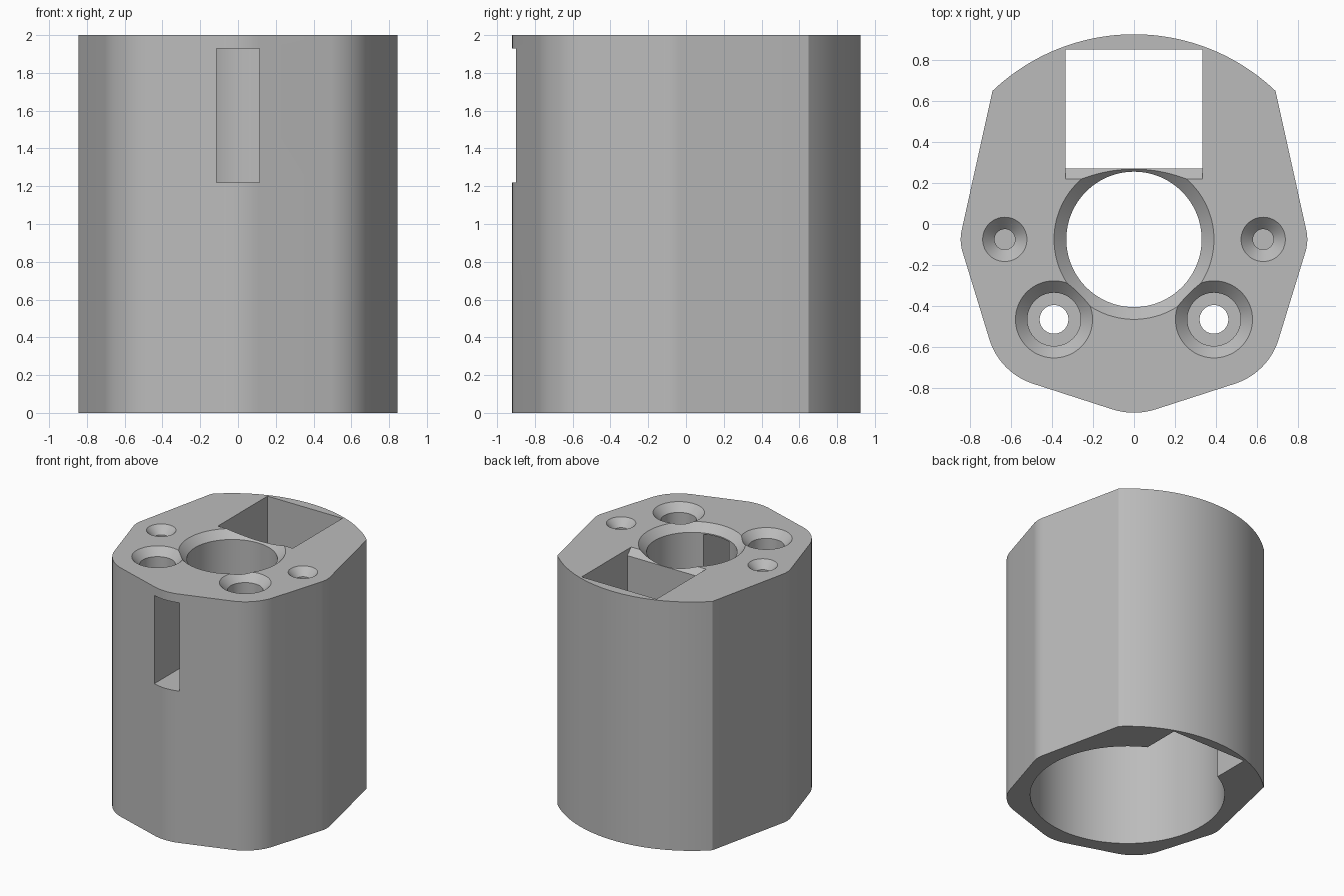
import bpy, bmesh, math
from mathutils.geometry import convex_hull_2d

if "Cube" in bpy.data.objects:
    bpy.data.objects.remove(bpy.data.objects["Cube"], do_unlink=True)

AXIS_Y = -0.075      # centre of the bores
HEIGHT = 2.0
CEILING = 1.05       # top of the wide lower bore

grey = bpy.data.materials.new("plain grey")
grey.use_nodes = True
grey.diffuse_color = (0.5, 0.5, 0.5, 1)
grey.node_tree.nodes["Principled BSDF"].inputs["Base Color"].default_value = (0.5, 0.5, 0.5, 1)


def make_object(name, bm):
    bmesh.ops.recalc_face_normals(bm, faces=bm.faces)
    mesh = bpy.data.meshes.new(name)
    bm.to_mesh(mesh)
    bm.free()
    mesh.materials.append(grey)
    obj = bpy.data.objects.new(name, mesh)
    bpy.context.collection.objects.link(obj)
    return obj


def prism(name, points, vector):
    """Extrude a flat 3D outline along a vector."""
    bm = bmesh.new()
    face = bm.faces.new([bm.verts.new(p) for p in points])
    ext = bmesh.ops.extrude_face_region(bm, geom=[face])
    bmesh.ops.translate(bm, vec=vector, verts=[g for g in ext["geom"] if isinstance(g, bmesh.types.BMVert)])
    return make_object(name, bm)


def lathe(name, x, y, profile, sides=72):
    """Closed solid of stacked rings given as (radius, z)."""
    bm = bmesh.new()
    angles = [2 * math.pi * i / sides for i in range(sides)]
    rings = [[bm.verts.new((x + r * math.cos(a), y + r * math.sin(a), z)) for a in angles]
             for r, z in profile]
    for low, high in zip(rings, rings[1:]):
        for i in range(sides):
            j = (i + 1) % sides
            bm.faces.new((low[i], low[j], high[j], high[i]))
    bm.faces.new(rings[0])
    bm.faces.new(rings[-1])
    return make_object(name, bm)


def circle(x, y, r, steps=120):
    return [(x + r * math.cos(2 * math.pi * i / steps), y + r * math.sin(2 * math.pi * i / steps))
            for i in range(steps)]


# Body outline: wide back arc joined by tangents to the rounded lobes
half = math.asin(0.69)
points = [(math.sin(half * i / 24), AXIS_Y + math.cos(half * i / 24)) for i in range(-24, 25)]
points += circle(0, -0.57, 0.35)
for side in (-1, 1):
    points += circle(side * 0.635, AXIS_Y, 0.21) + circle(side * 0.39, -0.465, 0.33)
outline = [points[i] for i in convex_hull_2d(points)]
body = prism("housing_body", [(x, y, 0) for x, y in outline], (0, 0, HEIGHT))

# Wide lower bore and chamfered central hole
cutters = [
    lathe("lower_bore", 0, AXIS_Y, [(0.708, -0.1), (0.708, CEILING)], 128),
    lathe("central_hole", 0, AXIS_Y,
          [(0.33, CEILING - 0.1), (0.33, HEIGHT - 0.06), (0.39, HEIGHT), (0.39, HEIGHT + 0.1)], 128),
]

# Square shaft at the back with a bevelled front lip
shaft = [(0.85, -0.1), (0.27, -0.1), (0.27, 1.95), (0.22, HEIGHT), (0.22, 2.1), (0.85, 2.1)]
cutters.append(prism("square_shaft", [(-0.333, y, z) for y, z in shaft], (0.666, 0, 0)))

# Front slot into the central hole
slot = [(-0.113, 1.22), (0.113, 1.22), (0.113, 1.93), (-0.113, 1.93)]
cutters.append(prism("front_slot", [(x, -1.1, z) for x, z in slot], (0, 0.9, 0)))

# Screw holes: counterbored through holes and small countersunk blind holes
for side, label in ((1, "left"), (-1, "right")):
    cutters.append(lathe(label + "_counterbore", side * 0.39, -0.465,
                         [(0.07, CEILING - 0.1), (0.07, 1.7), (0.13, 1.7), (0.13, HEIGHT - 0.06),
                          (0.188, HEIGHT), (0.188, 2.1)]))
    cutters.append(lathe(label + "_countersink", side * 0.63, AXIS_Y,
                         [(0.05, 1.6), (0.05, HEIGHT - 0.06), (0.108, HEIGHT), (0.108, 2.1)]))

for cutter in cutters:
    mod = body.modifiers.new(cutter.name, 'BOOLEAN')
    mod.operation = 'DIFFERENCE'
    mod.solver = 'EXACT'
    mod.object = cutter

# Bake the cuts and drop the cutters
bpy.context.view_layer.update()
baked = bpy.data.meshes.new_from_object(body.evaluated_get(bpy.context.evaluated_depsgraph_get()))
body.modifiers.clear()
body.data = baked
baked.name = "housing_body"
for cutter in cutters:
    bpy.data.objects.remove(cutter, do_unlink=True)

bpy.ops.object.select_all(action='DESELECT')
body.select_set(True)
bpy.context.view_layer.objects.active = body
bpy.ops.object.shade_smooth_by_angle(angle=math.radians(20))
